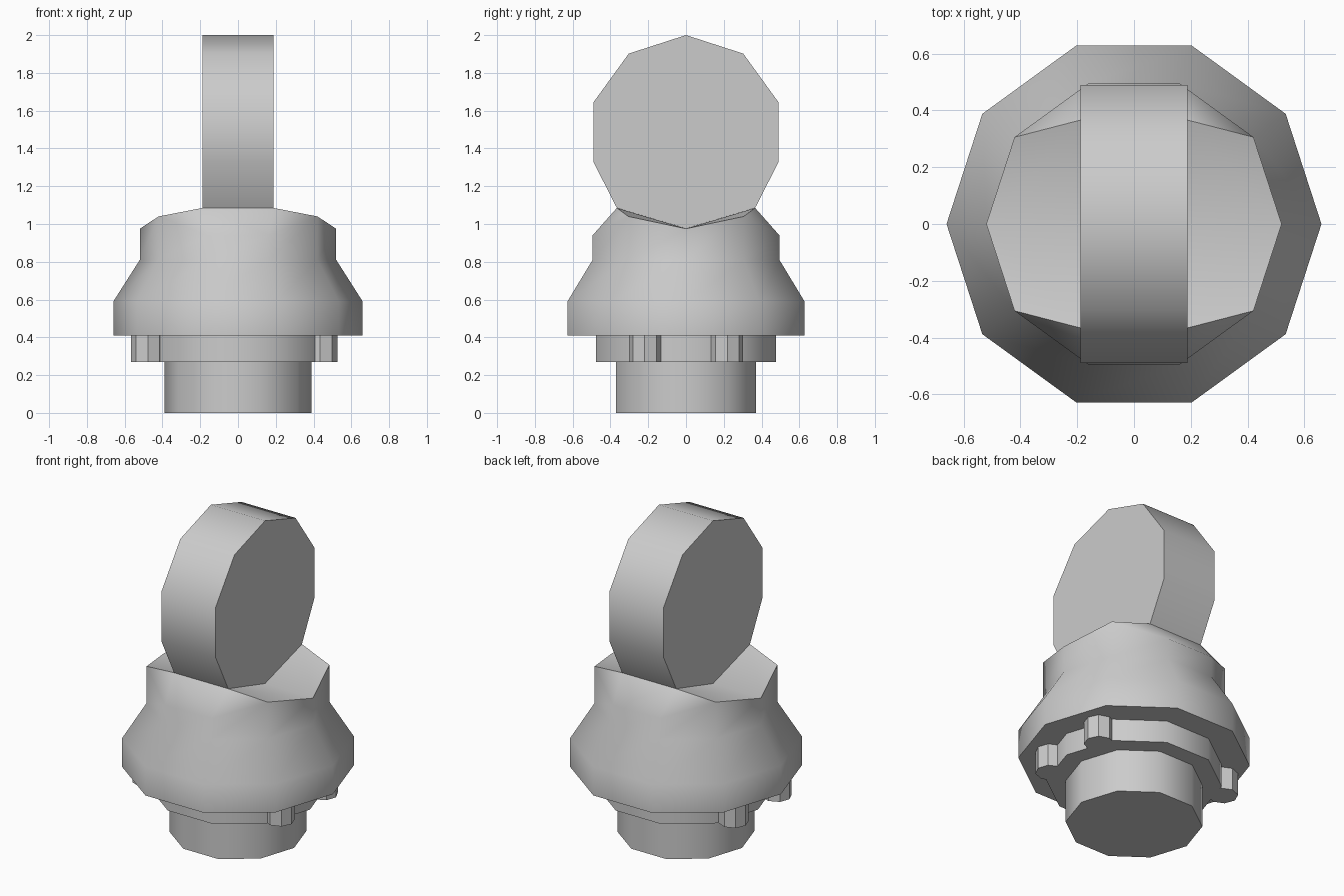
import bpy, bmesh, math

if "Cube" in bpy.data.objects:
    bpy.data.objects.remove(bpy.data.objects["Cube"])

SIDES = 10


def finish(name, bm, angle=40):
    """Turn a bmesh into a named object, smooth except at sharp edges."""
    bmesh.ops.recalc_face_normals(bm, faces=bm.faces)
    mesh = bpy.data.meshes.new(name)
    bm.to_mesh(mesh)
    bm.free()
    ob = bpy.data.objects.new(name, mesh)
    bpy.context.collection.objects.link(ob)
    bpy.ops.object.select_all(action='DESELECT')
    ob.select_set(True)
    bpy.context.view_layer.objects.active = ob
    bpy.ops.object.shade_smooth_by_angle(angle=math.radians(angle))
    return ob


def ring(bm, r, heights, n=SIDES, cx=0, cy=0, turn=0):
    out = []
    for i in range(n):
        a = 2 * math.pi * i / n + turn
        out.append(bm.verts.new((cx + r * math.cos(a), cy + r * math.sin(a), heights[i])))
    return out


def bridge(bm, a, b):
    n = len(a)
    for i in range(n):
        j = (i + 1) % n
        bm.faces.new((a[i], a[j], b[j], b[i]))


def prism(name, r, z0, z1, n=SIDES, cx=0, cy=0, turn=0):
    bm = bmesh.new()
    a = ring(bm, r, [z0] * n, n, cx, cy, turn)
    b = ring(bm, r, [z1] * n, n, cx, cy, turn)
    bridge(bm, a, b)
    bm.faces.new(a)
    bm.faces.new(b)
    return finish(name, bm)


# Plug and collar
prism("base_plug", 0.39, 0.0, 0.27)
prism("collar", 0.50, 0.27, 0.41)

# Locking lugs around the collar
for cx in (0.44, -0.48):
    for cy in (0.215, -0.215):
        side = "right" if cx > 0 else "left"
        end = "back" if cy > 0 else "front"
        prism("lug_" + side + "_" + end, 0.087, 0.27, 0.41, 8, cx, cy,
              math.atan2(cy, cx) + math.pi / 8)

# Bulging body with a V-shaped saddle on top
bm = bmesh.new()
top_z = [0.975, 1.04, 0.94, 0.94, 1.04] * 2
rings = [ring(bm, r, [z] * SIDES) for r, z in ((0.66, 0.41), (0.66, 0.59), (0.52, 0.81))]
top = ring(bm, 0.52, top_z)
rings.append(top)
for a, b in zip(rings, rings[1:]):
    bridge(bm, a, b)
bm.faces.new(rings[0])
W = 0.188
crest = {(sx, sy): bm.verts.new((sx * W, sy * 0.366, 1.085)) for sx in (1, -1) for sy in (1, -1)}
floor = {sx: bm.verts.new((sx * W, 0, 0.978)) for sx in (1, -1)}
corner = {(1, 1): (1, 2), (-1, 1): (4, 3), (-1, -1): (6, 7), (1, -1): (9, 8)}
tip = {1: top[0], -1: top[5]}
for key, (i, j) in corner.items():
    sx = key[0]
    bm.faces.new((tip[sx], top[i], crest[key], floor[sx]))
    bm.faces.new((top[i], top[j], crest[key]))
for sy in (1, -1):
    r, l = corner[(1, sy)][1], corner[(-1, sy)][1]
    bm.faces.new((top[r], top[l], crest[(-1, sy)], crest[(1, sy)]))
    bm.faces.new((crest[(1, sy)], crest[(-1, sy)], floor[-1], floor[1]))
finish("body", bm)

# Upright ten-sided disc sitting in the saddle
half = [(0, 2.0), (0.303, 1.902), (0.49, 1.644), (0.49, 1.328), (0.366, 1.085), (0, 0.978)]
outline = half + [(-y, z) for y, z in half[-2:0:-1]]
bm = bmesh.new()
faces = [[bm.verts.new((x, y, z)) for y, z in outline] for x in (-W, W)]
bridge(bm, *faces)
for f in faces:
    bm.faces.new(f)
finish("disc", bm)
